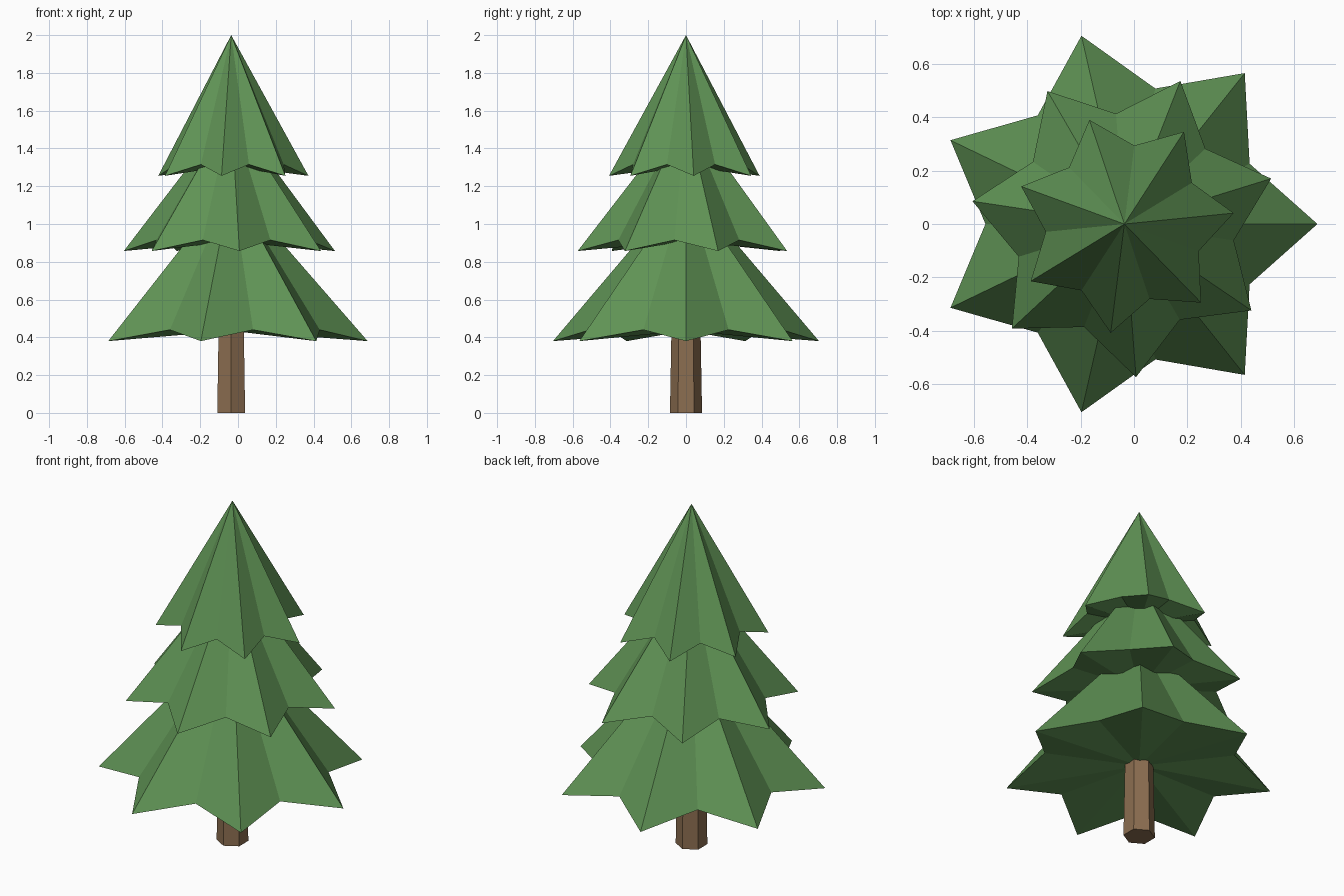
import bpy, bmesh
from math import cos, sin, pi, radians

if "Cube" in bpy.data.objects:
    bpy.data.objects.remove(bpy.data.objects["Cube"])

CX = -0.036      # tree axis, offset so the uneven star is centred
POINTS = 7


def material(name, colour):
    m = bpy.data.materials.new(name)
    m.diffuse_color = (*colour, 1)
    m.use_nodes = True
    m.node_tree.nodes["Principled BSDF"].inputs["Base Color"].default_value = m.diffuse_color
    return m


green = material("foliage_green", (0.115, 0.29, 0.09))
brown = material("bark_brown", (0.26, 0.155, 0.08))


def finish(bm, name, mat):
    bmesh.ops.recalc_face_normals(bm, faces=bm.faces)
    mesh = bpy.data.meshes.new(name)
    bm.to_mesh(mesh)
    bm.free()
    mesh.materials.append(mat)
    obj = bpy.data.objects.new(name, mesh)
    obj.location.x = CX
    bpy.context.collection.objects.link(obj)


def tier(name, radius, z_tip, z_notch, z_apex, turn):
    """Star-shaped cone: drooping tips, raised notches, closed underside."""
    bm = bmesh.new()
    ring = []
    for i in range(2 * POINTS):
        a = radians(turn) + i * pi / POINTS
        r, z = (radius * 0.72, z_notch) if i % 2 else (radius, z_tip)
        ring.append(bm.verts.new((r * cos(a), r * sin(a), z)))
    apex = bm.verts.new((0, 0, z_apex))
    under = bm.verts.new((0, 0, z_notch - 0.005))
    for a, b in zip(ring, ring[1:] + ring[:1]):
        bm.faces.new((a, b, apex))
        bm.faces.new((b, a, under))
    finish(bm, name, green)


# Foliage tiers
tier("lower_branches", 0.7225, 0.38, 0.44, 1.21, 0)
tier("middle_branches", 0.575, 0.857, 0.915, 1.60, 17.2)
tier("top_branches", 0.411, 1.255, 1.315, 2.0, 5.7)

# Tapered six-sided trunk with corners facing front and back
bm = bmesh.new()
rings = [[bm.verts.new((r * cos(pi / 6 + k * pi / 3), r * sin(pi / 6 + k * pi / 3), z))
          for k in range(6)] for r, z in ((0.085, 0), (0.076, 0.5))]
for k in range(6):
    j = (k + 1) % 6
    bm.faces.new((rings[0][k], rings[0][j], rings[1][j], rings[1][k]))
for ring in rings:
    bm.faces.new(ring)
finish(bm, "trunk", brown)
